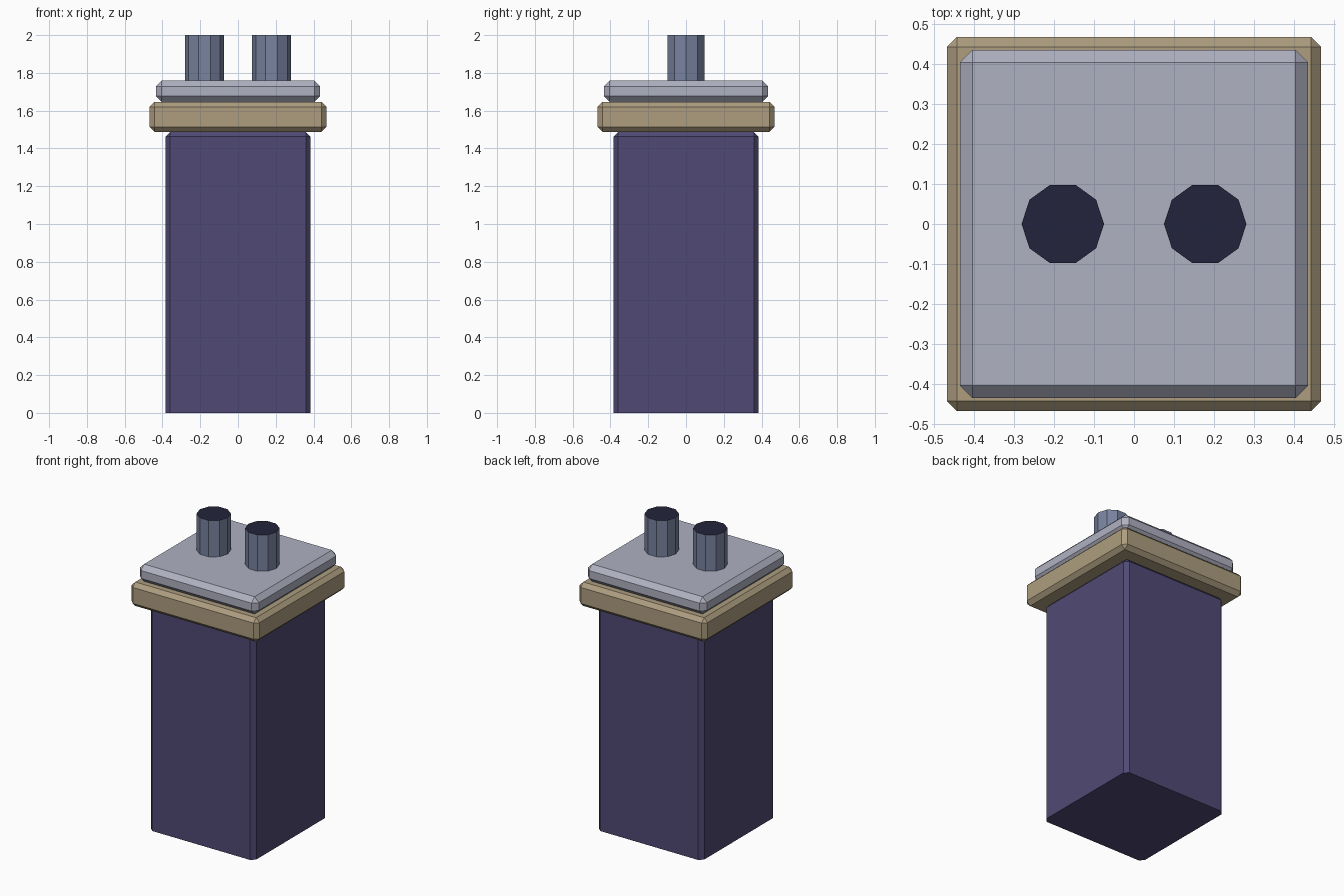
import bpy, bmesh, math

if "Cube" in bpy.data.objects:
    bpy.data.objects.remove(bpy.data.objects["Cube"])


def material(name, srgb):
    m = bpy.data.materials.new(name)
    lin = [((c / 255 + 0.055) / 1.055) ** 2.4 for c in srgb]
    m.diffuse_color = (*lin, 1)
    m.use_nodes = True
    m.node_tree.nodes["Principled BSDF"].inputs["Base Color"].default_value = m.diffuse_color
    return m


PURPLE = material("dusky purple", (80, 74, 117))
TAN = material("sandy tan", (173, 157, 127))
GREY = material("pale grey", (175, 177, 193))
SLATE = material("slate blue", (121, 131, 160))
DARK = material("dark opening", (36, 36, 60))


def finish(name, bm, mats):
    bmesh.ops.recalc_face_normals(bm, faces=bm.faces)
    me = bpy.data.meshes.new(name)
    bm.to_mesh(me)
    bm.free()
    for m in mats:
        me.materials.append(m)
    ob = bpy.data.objects.new(name, me)
    bpy.context.collection.objects.link(ob)
    return ob


def slab(name, half, z0, z1, bevel, mat, sharp_base=False):
    """Square block with chamfered edges, optionally keeping the base edges sharp."""
    bm = bmesh.new()
    bmesh.ops.create_cube(bm, size=2)
    for v in bm.verts:
        v.co = (v.co.x * half, v.co.y * half, z1 if v.co.z > 0 else z0)
    edges = [e for e in bm.edges
             if not (sharp_base and all(v.co.z < z0 + 1e-4 for v in e.verts))]
    bmesh.ops.bevel(bm, geom=edges, offset=bevel, segments=1,
                    profile=0.5, affect='EDGES')
    return finish(name, bm, [mat])


# Stack: shaft, projecting collar, cap slab
slab("chimney_shaft", 0.385, 0.0, 1.488, 0.026, PURPLE, sharp_base=True)
slab("collar", 0.468, 1.488, 1.646, 0.026, TAN)
slab("cap_slab", 0.435, 1.646, 1.76, 0.031, GREY)

# Two ten-sided pots with dark tops
for side, label in ((-1, "left"), (1, "right")):
    bm = bmesh.new()
    bmesh.ops.create_cone(bm, cap_ends=True, segments=10,
                          radius1=0.103, radius2=0.103, depth=0.26)
    # put a corner on the x axis
    a = max(bm.verts, key=lambda v: v.co.x).co
    turn = -math.atan2(a.y, a.x)
    c, s = math.cos(turn), math.sin(turn)
    for v in bm.verts:
        x, y, z = v.co
        v.co = (x * c - y * s + side * 0.178, x * s + y * c, z + 1.87)
    bm.normal_update()
    for f in bm.faces:
        f.material_index = 1 if f.normal.z > 0.9 else 0
    finish(label + "_chimney_pot", bm, [SLATE, DARK])
